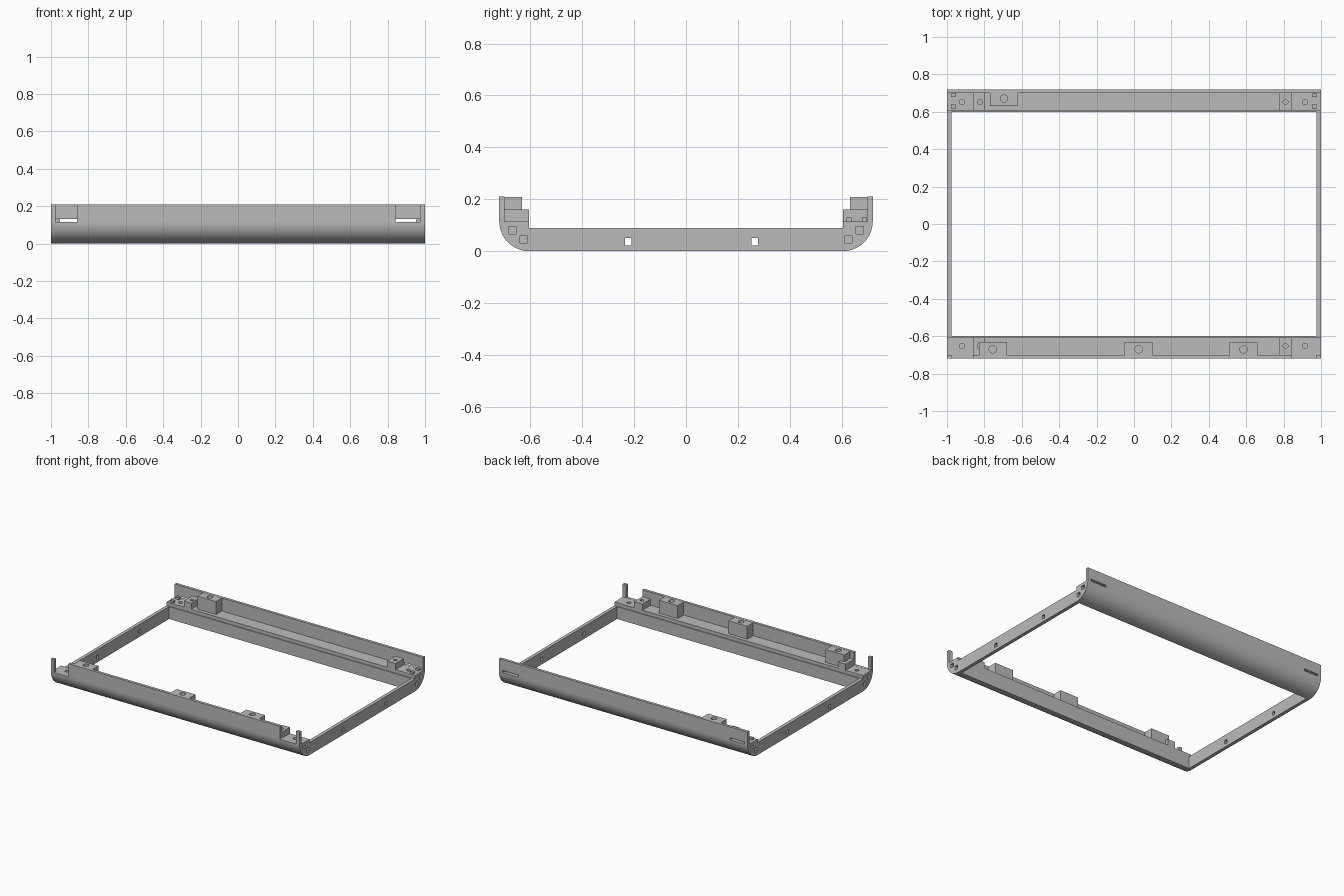
import bpy
import bmesh
from math import sin, cos, pi, radians
from mathutils import Matrix, Vector

if "Cube" in bpy.data.objects:
    bpy.data.objects.remove(bpy.data.objects["Cube"], do_unlink=True)

# One plain grey for the whole frame
grey = bpy.data.materials.new("plain_grey")
grey.use_nodes = True
grey.diffuse_color = (0.5, 0.5, 0.5, 1)
grey.node_tree.nodes["Principled BSDF"].inputs["Base Color"].default_value = (0.5, 0.5, 0.5, 1)

DEPTH, INNER, WALL = 0.72, 0.60, 0.70   # outer, inner and wall face distance in y
FLOOR, TOP, SIDE_TOP = 0.115, 0.21, 0.09


def finish(bm, name):
    bmesh.ops.recalc_face_normals(bm, faces=bm.faces)
    mesh = bpy.data.meshes.new(name)
    bm.to_mesh(mesh)
    bm.free()
    mesh.materials.append(grey)
    obj = bpy.data.objects.new(name, mesh)
    bpy.context.collection.objects.link(obj)
    return obj


def add_box(bm, x, y, z):
    lo, hi = Vector((min(x), min(y), min(z))), Vector((max(x), max(y), max(z)))
    matrix = Matrix.Translation((lo + hi) / 2) @ Matrix.Diagonal((*(hi - lo), 1))
    bmesh.ops.create_cube(bm, size=1, matrix=matrix)


def add_bore(bm, x, y, radius, low, high=0.3):
    bmesh.ops.create_cone(bm, cap_ends=True, segments=20, radius1=radius, radius2=radius,
                          depth=high - low, matrix=Matrix.Translation((x, y, (low + high) / 2)))


def box(name, x, y, z):
    bm = bmesh.new()
    add_box(bm, x, y, z)
    return finish(bm, name)


def cut(obj, fill):
    """Subtract the shapes that fill() adds, then drop the cutter."""
    bm = bmesh.new()
    fill(bm)
    cutter = finish(bm, "cutter")
    cutter.hide_render = True
    mod = obj.modifiers.new("cut", 'BOOLEAN')
    mod.object, mod.operation, mod.solver = cutter, 'DIFFERENCE', 'EXACT'
    bpy.ops.object.select_all(action='DESELECT')
    bpy.context.view_layer.objects.active = obj
    obj.select_set(True)
    bpy.ops.object.modifier_apply(modifier=mod.name)
    bpy.data.objects.remove(cutter, do_unlink=True)


def rail(name, s):
    """Rounded rail with shelf and outer wall; s is the side in y."""
    r = FLOOR
    profile = [(INNER, 0), (INNER, SIDE_TOP), (INNER + 0.006, SIDE_TOP),
               (INNER + 0.006, FLOOR), (WALL, FLOOR), (WALL, TOP), (DEPTH, TOP)]
    profile += [(DEPTH - r + r * cos(a), r - r * sin(a))
                for a in (i * pi / 40 for i in range(21))]
    bm = bmesh.new()
    face = bm.faces.new([bm.verts.new((-1, s * y, z)) for y, z in profile])
    swept = bmesh.ops.extrude_face_region(bm, geom=[face])
    bmesh.ops.translate(bm, vec=(2, 0, 0),
                        verts=[v for v in swept["geom"] if isinstance(v, bmesh.types.BMVert)])
    return finish(bm, name)


# Mounting blocks: x range and hole x for each rail
small = [(-0.86, -0.80, -0.825), (0.775, 0.842, 0.81)]
large = {"front": [(-0.83, -0.68, -0.755), (-0.05, 0.10, 0.025), (0.51, 0.66, 0.585)],
         "back": [(-0.77, -0.62, -0.695)]}

for end, s in (("front", -1), ("back", 1)):
    body = rail(end + "_rail", s)

    # Open notches at the front wall ends, slots through the back wall
    def openings(bm):
        high = 0.3 if s < 0 else 0.131
        for x in ((-0.975, -0.86), (0.842, 0.972)):
            add_box(bm, x, (s * 0.69, s * 0.75), (FLOOR + 0.0005, high))
    cut(body, openings)

    # Corner screw holes and square sockets in the rail ends
    def sockets(bm):
        for x in (-0.92, 0.915):
            add_bore(bm, x, s * 0.652, 0.014, 0.08)
        for side in (-1, 1):
            for y, z in ((0.67, 0.08), (0.625, 0.045)):
                add_box(bm, (side * 0.97, side * 1.1), (s * (y - 0.014), s * (y + 0.014)),
                        (z - 0.014, z + 0.014))
    cut(body, sockets)

    bpy.ops.object.select_all(action='DESELECT')
    body.select_set(True)
    bpy.context.view_layer.objects.active = body
    bpy.ops.object.shade_smooth_by_angle(angle=radians(30))

    for i, (x0, x1, hole) in enumerate(small):
        block = box(f"{end}_small_block_{i + 1}", (x0, x1),
                    (s * 0.606, s * 0.701), (FLOOR - 0.005, 0.16))
        cut(block, lambda bm: add_bore(bm, hole, s * 0.652, 0.013, 0.125))

    for i, (x0, x1, hole) in enumerate(large[end]):
        block = box(f"{end}_large_block_{i + 1}", (x0, x1),
                    (s * 0.632, s * 0.705), (FLOOR - 0.005, TOP - 0.001))
        cut(block, lambda bm: add_bore(bm, hole, s * 0.67, 0.02, 0.14))

# Thin side rails with square windows
for name, s in (("right", -1), ("left", 1)):
    side = box(name + "_side_rail", (s * 0.975, s), (-0.603, 0.603), (0, SIDE_TOP))

    def windows(bm):
        for y in (-0.223, 0.265):
            add_box(bm, (s * 0.9, s * 1.1), (y - 0.012, y + 0.012), (0.022, 0.05))
    cut(side, windows)

    # Small locating tabs on the back corner floors
    for i, y in enumerate((0.628, 0.688)):
        box(f"{name}_tab_{i + 1}", (s * 0.952, s * 0.978), (y - 0.01, y + 0.01),
            (FLOOR - 0.005, FLOOR + 0.014))
